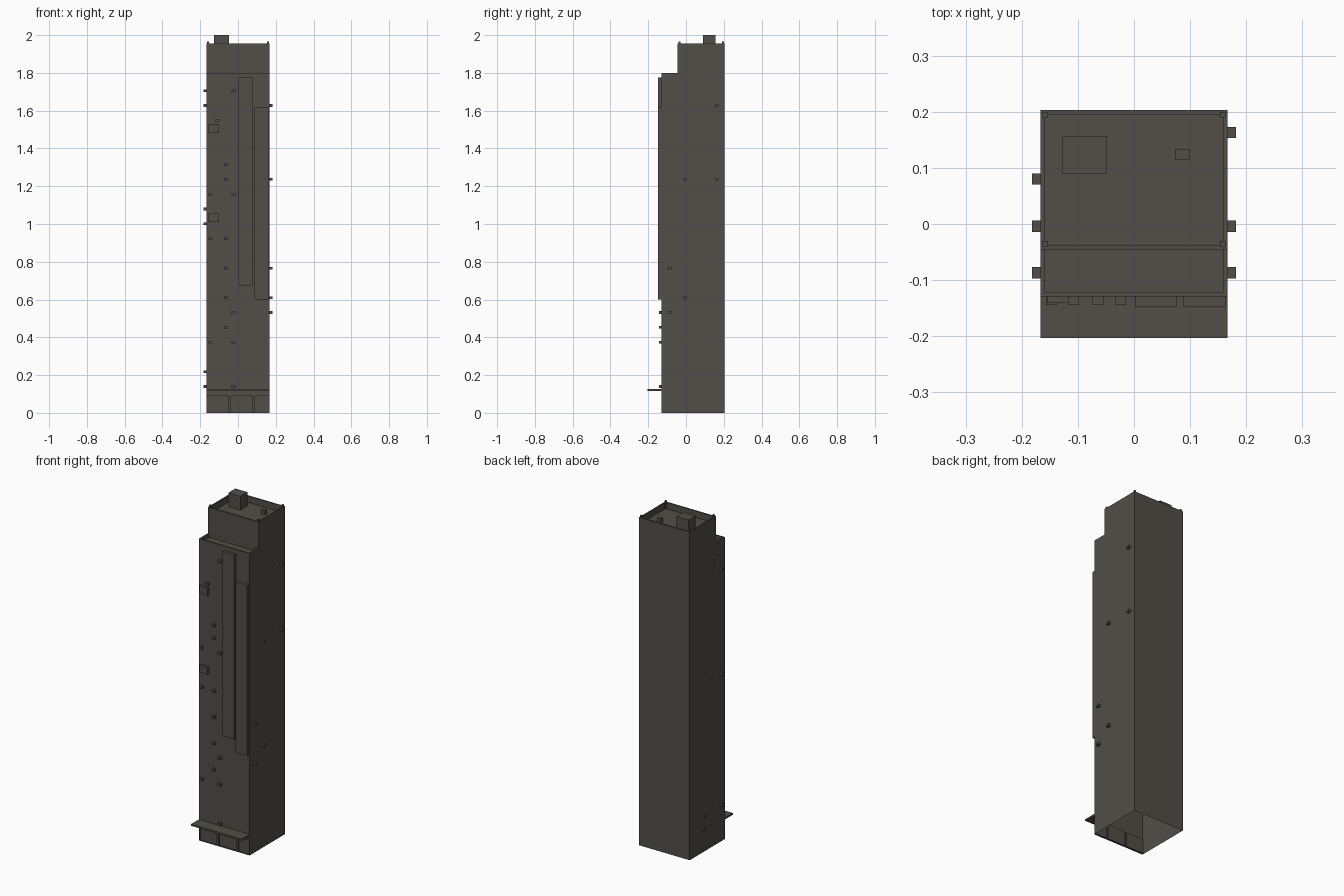
import bpy, bmesh

if "Cube" in bpy.data.objects:
    bpy.data.objects.remove(bpy.data.objects["Cube"])

W, FRONT, BACK = 0.167, -0.129, 0.2035      # half width, front wall, back wall
STEP = -0.045                               # front of the upper setback
ROOF, ROOF_TOP = 1.918, 1.956
TERRACE, TERRACE_TOP = 1.778, 1.8

stone = bpy.data.materials.new("dark warm grey")
stone.diffuse_color = (0.084, 0.076, 0.065, 1)
stone.use_nodes = True
stone.node_tree.nodes["Principled BSDF"].inputs["Base Color"].default_value = stone.diffuse_color


def finish(name, bm):
    bmesh.ops.recalc_face_normals(bm, faces=bm.faces)
    mesh = bpy.data.meshes.new(name)
    bm.to_mesh(mesh)
    bm.free()
    mesh.materials.append(stone)
    ob = bpy.data.objects.new(name, mesh)
    bpy.context.collection.objects.link(ob)
    return ob


def add_box(bm, x0, x1, y0, y1, z0, z1):
    vs = bmesh.ops.create_cube(bm, size=1)["verts"]
    for v in vs:
        v.co.x = x1 if v.co.x > 0 else x0
        v.co.y = y1 if v.co.y > 0 else y0
        v.co.z = z1 if v.co.z > 0 else z0


def boxes(name, specs):
    bm = bmesh.new()
    for s in specs:
        add_box(bm, *s)
    return finish(name, bm)


# Tower: stepped side profile extruded across the width
bm = bmesh.new()
profile = [(FRONT, 0), (BACK, 0), (BACK, ROOF_TOP), (STEP, ROOF_TOP),
           (STEP, TERRACE_TOP), (FRONT, TERRACE_TOP)]
face = bm.faces.new([bm.verts.new((-W, y, z)) for y, z in profile])
ext = bmesh.ops.extrude_face_region(bm, geom=[face])
for v in ext["geom"]:
    if isinstance(v, bmesh.types.BMVert):
        v.co.x = W
tower = finish("tower", bm)

# Cutters: sunken roofs inside the parapets and recessed shop fronts
P = 0.008
cutter = boxes("recess_cutter", [
    (-W + P, W - P, STEP + P, BACK - P, ROOF, 2.1),
    (-W + P, W - P, FRONT + P, STEP - 0.0005, TERRACE, 1.9),
    (-0.164, -0.05, FRONT - 0.1, FRONT + 0.008, 0.003, 0.09),
    (-0.037, 0.077, FRONT - 0.1, FRONT + 0.008, 0.003, 0.09),
    (0.09, 0.163, FRONT - 0.1, FRONT + 0.008, 0.003, 0.09)])
cutter.hide_render = True
mod = tower.modifiers.new("recesses", "BOOLEAN")
mod.operation, mod.solver, mod.object = "DIFFERENCE", "EXACT", cutter
bpy.context.view_layer.objects.active = tower
bpy.ops.object.modifier_apply(modifier=mod.name)
bpy.data.objects.remove(cutter)

# The underside is open
bm = bmesh.new()
bm.from_mesh(tower.data)
bmesh.ops.delete(bm, geom=[f for f in bm.faces if f.calc_center_median().z < 0.001],
                 context="FACES")
bm.to_mesh(tower.data)
bm.free()

# Parapet corner posts
boxes("corner_posts", [(x - 0.005, x + 0.005, y - 0.005, y + 0.005, ROOF, 1.967)
                       for x in (-0.158, 0.158) for y in (-0.035, 0.195)])

# Rooftop structures
boxes("stair_house", [(-0.127, -0.048, 0.09, 0.157, ROOF, 2.0)])
boxes("roof_vent", [(0.073, 0.099, 0.114, 0.134, ROOF, 1.945)])

# Entrance canopy
boxes("canopy", [(-W, W, -0.2035, FRONT, 0.116, 0.126)])

# Tall vertical panels and small square signs on the front
boxes("tall_front_panels", [(0.002, 0.077, -0.147, FRONT, 0.675, 1.775),
                            (0.087, 0.163, -0.147, FRONT, 0.6, 1.617)])
boxes("small_front_signs", [(-0.155, -0.101, -0.141, FRONT, z, z + 0.045)
                            for z in (1.01, 1.481)])


# Window air conditioners, placed by storey number
def storey(n):
    return 0.14 + 0.0783 * n


front = {-0.147: (3, 10, 13), -0.108: (18,),
         -0.064: (4, 6, 8, 10, 14, 15), -0.024: (0, 3, 5, 13, 20)}
right = {0.163: (14, 19), -0.004: (6, 14), -0.087: (5, 8)}
left = {0.08: (0, 1, 12), -0.004: (20,), -0.087: (1, 11, 19)}
units = []
for x, floors in front.items():
    units += [(x - 0.01, x + 0.01, FRONT - 0.015, FRONT,
               storey(n) - 0.007, storey(n) + 0.007) for n in floors]
for side, table in ((1, right), (-1, left)):
    a, b = sorted((side * W, side * (W + 0.015)))
    for y, floors in table.items():
        units += [(a, b, y - 0.01, y + 0.01,
                   storey(n) - 0.007, storey(n) + 0.007) for n in floors]
boxes("air_conditioners", units)
